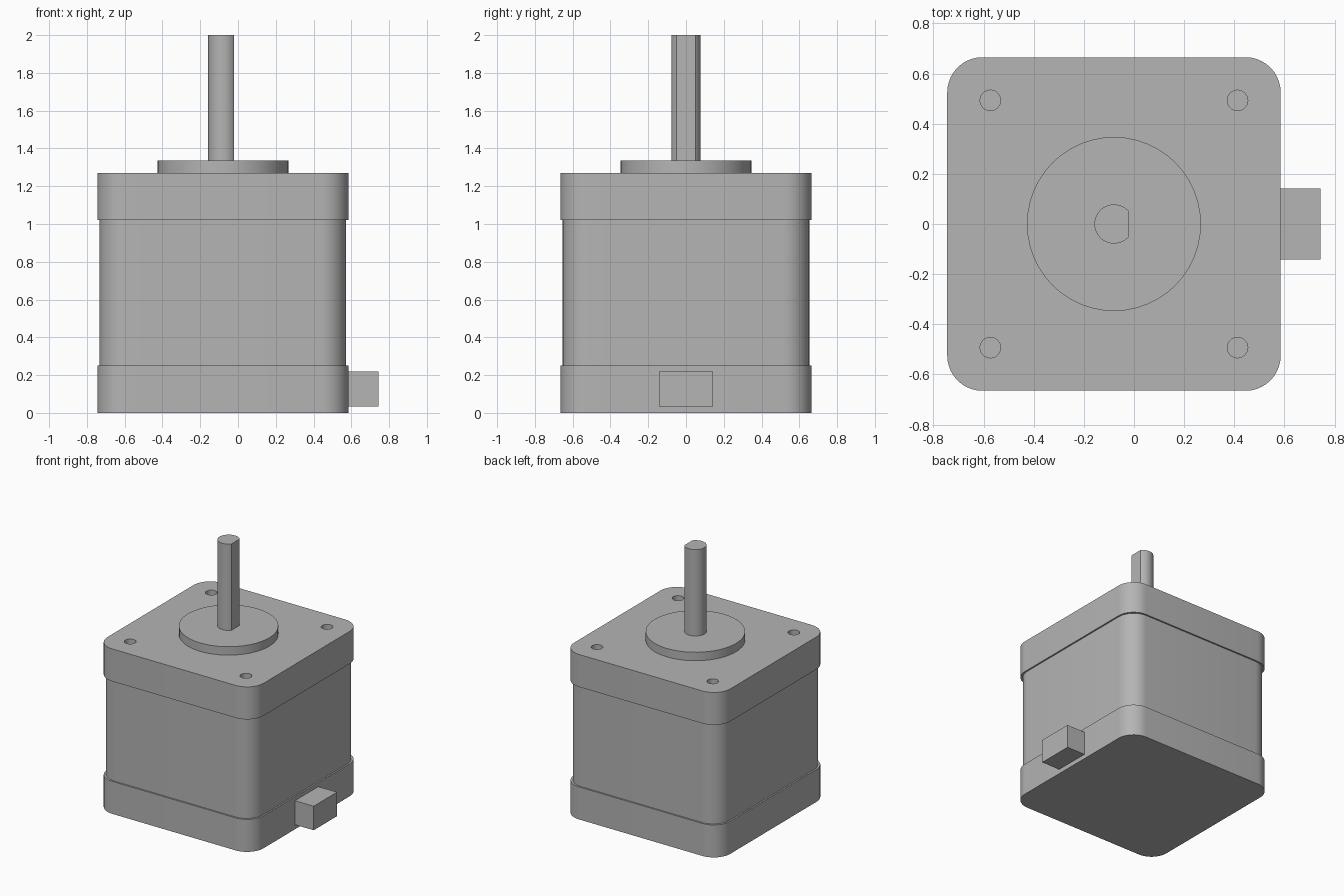
import bpy
import bmesh
from math import cos, sin, pi, radians, sqrt, asin

cube = bpy.data.objects.get("Cube")
if cube:
    bpy.data.objects.remove(cube, do_unlink=True)

AXIS_X = -0.08      # motor axis
BASE_TOP, CAP_BOTTOM, CAP_TOP = 0.25, 1.02, 1.27

steel = bpy.data.materials.new("grey_metal")
steel.use_nodes = True
GREY = (0.46, 0.46, 0.46, 1)
steel.diffuse_color = GREY
steel.node_tree.nodes["Principled BSDF"].inputs["Base Color"].default_value = GREY


def arc(cx, cy, r, start, end, steps):
    angles = [start + (end - start) * i / steps for i in range(steps + 1)]
    return [(cx + r * cos(a), cy + r * sin(a)) for a in angles]


def circle(cx, cy, r, steps):
    return arc(cx, cy, r, 0, 2 * pi, steps)[:-1]


def rounded_square(half, r):
    c = half - r
    points = []
    for i, (sx, sy) in enumerate([(1, 1), (-1, 1), (-1, -1), (1, -1)]):
        points += arc(AXIS_X + sx * c, sy * c, r, i * pi / 2, (i + 1) * pi / 2, 10)
    return points


def prism(name, outline, z0, z1):
    """Extrude a counter-clockwise outline from z0 to z1."""
    bm = bmesh.new()
    low = [bm.verts.new((x, y, z0)) for x, y in outline]
    high = [bm.verts.new((x, y, z1)) for x, y in outline]
    bm.faces.new(low[::-1])
    bm.faces.new(high)
    for i in range(len(low)):
        j = (i + 1) % len(low)
        bm.faces.new((low[i], low[j], high[j], high[i]))
    mesh = bpy.data.meshes.new(name)
    bm.to_mesh(mesh)
    bm.free()
    mesh.materials.append(steel)
    obj = bpy.data.objects.new(name, mesh)
    bpy.context.collection.objects.link(obj)
    return obj


def drill(obj, cutter):
    """Cut one object from another and discard the cutter."""
    cutter.hide_render = True
    mod = obj.modifiers.new("hole", 'BOOLEAN')
    mod.operation = 'DIFFERENCE'
    mod.solver = 'EXACT'
    mod.object = cutter
    bpy.context.view_layer.objects.active = obj
    bpy.ops.object.modifier_apply(modifier=mod.name)
    bpy.data.objects.remove(cutter, do_unlink=True)


# Housing: two end caps around a slightly narrower body
cap_outline = rounded_square(0.665, 0.14)
base_cap = prism("base_cap", cap_outline, 0, BASE_TOP)
body = prism("motor_body", rounded_square(0.653, 0.14), BASE_TOP, CAP_BOTTOM)
top_cap = prism("top_cap", cap_outline, CAP_BOTTOM, CAP_TOP)

# Mounting holes
for sx in (-1, 1):
    for sy in (-1, 1):
        outline = circle(AXIS_X + sx * 0.493, sy * 0.493, 0.041, 24)
        drill(top_cap, prism("hole_cutter", outline, CAP_TOP - 0.14, CAP_TOP + 0.1))

# Raised pilot boss
boss = prism("pilot_boss", circle(AXIS_X, 0, 0.347, 48), CAP_TOP, 1.335)

# D-shaped shaft, flat side facing +x
SHAFT_R, FLAT = 0.078, 0.06
edge = asin(sqrt(SHAFT_R ** 2 - FLAT ** 2) / SHAFT_R)
shaft = prism("shaft", arc(AXIS_X, 0, SHAFT_R, edge, 2 * pi - edge, 32), 1.335, 2)

# Cable connector block
block = [(0.585, -0.142), (0.744, -0.142), (0.744, 0.142), (0.585, 0.142)]
connector = prism("cable_connector", block, 0.035, 0.22)

# Smooth the rounded sides, keep the rims sharp
bpy.ops.object.select_all(action='DESELECT')
for obj in (base_cap, body, top_cap, boss, shaft, connector):
    obj.select_set(True)
bpy.context.view_layer.objects.active = body
bpy.ops.object.shade_smooth_by_angle(angle=radians(30))
